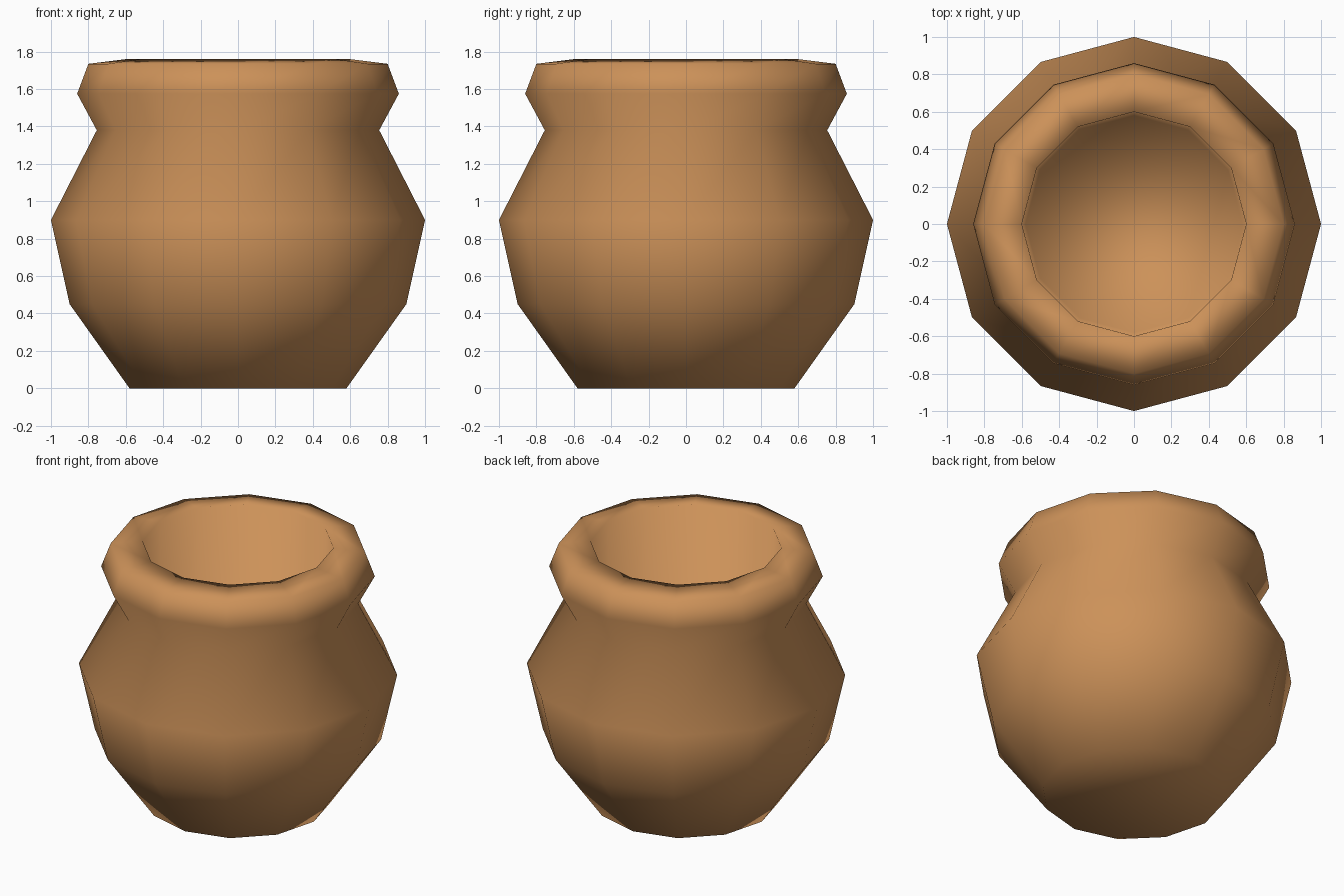
import bpy, bmesh, math

if "Cube" in bpy.data.objects:
    bpy.data.objects.remove(bpy.data.objects["Cube"])

SIDES = 12
# radius, height: base, belly, neck, rolled rim, then down the inner wall
PROFILE = [(0.58, 0), (0.90, 0.45), (1.0, 0.90), (0.755, 1.38), (0.86, 1.575),
           (0.80, 1.735), (0.60, 1.76), (0.58, 0.25)]

# One clay colour
clay = bpy.data.materials.new("clay_brown")
clay.diffuse_color = (0.604, 0.285, 0.10, 1)
clay.use_nodes = True
clay.node_tree.nodes["Principled BSDF"].inputs["Base Color"].default_value = clay.diffuse_color

# Lathe the profile into rings
bm = bmesh.new()
rings = []
for r, z in PROFILE:
    rings.append([bm.verts.new((r * math.cos(2 * math.pi * i / SIDES),
                                r * math.sin(2 * math.pi * i / SIDES), z))
                  for i in range(SIDES)])
for lo, hi in zip(rings, rings[1:]):
    for i in range(SIDES):
        j = (i + 1) % SIDES
        bm.faces.new((lo[i], lo[j], hi[j], hi[i]))

# Underside and inner floor
bm.faces.new(rings[0][::-1])
bm.faces.new(rings[-1])
bmesh.ops.recalc_face_normals(bm, faces=bm.faces)
for f in bm.faces:
    f.smooth = True

mesh = bpy.data.meshes.new("clay_pot")
bm.to_mesh(mesh)
bm.free()
mesh.materials.append(clay)
pot = bpy.data.objects.new("clay_pot", mesh)
bpy.context.collection.objects.link(pot)
